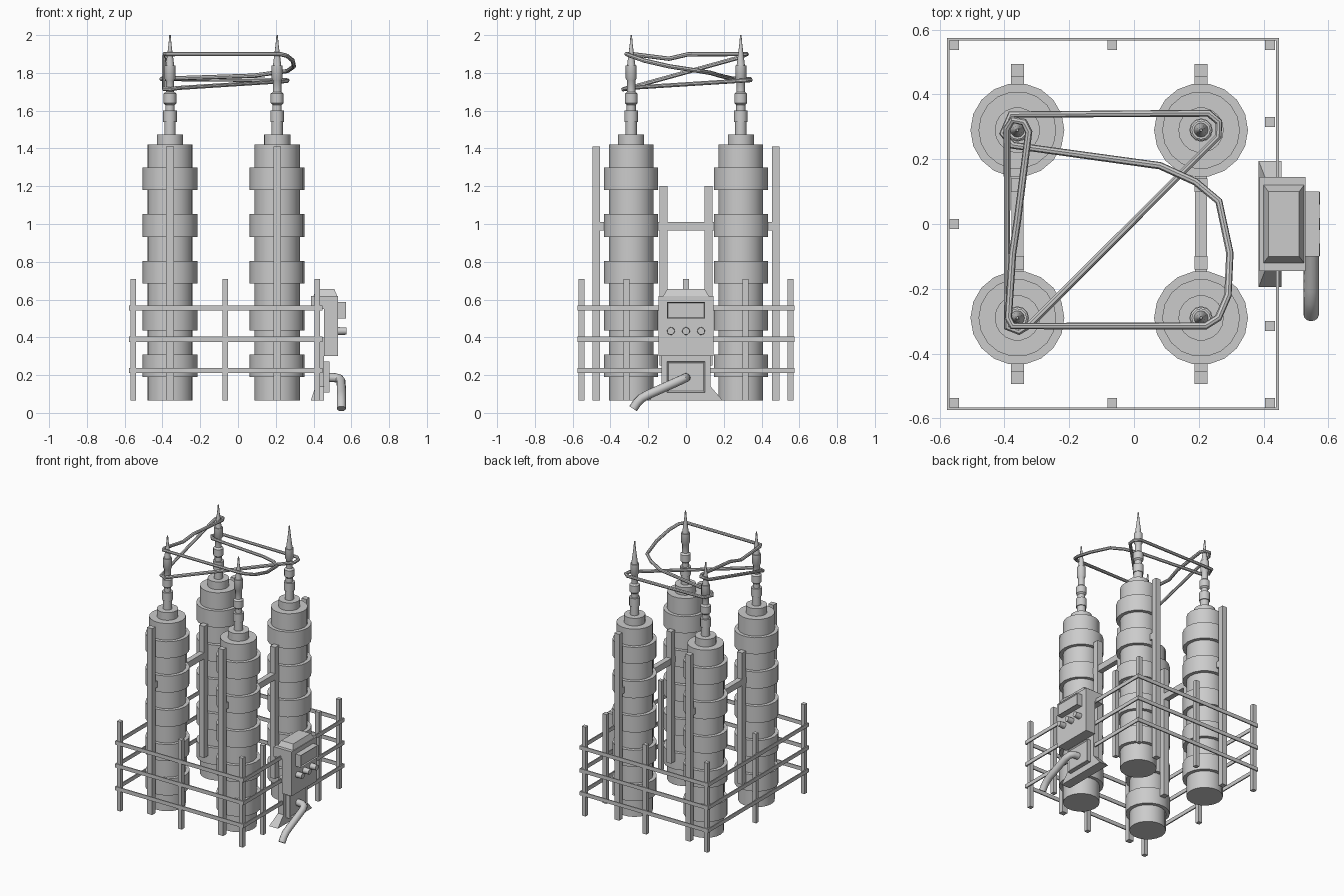
import bpy, bmesh, math
from mathutils import Matrix, Vector

if "Cube" in bpy.data.objects:
    bpy.data.objects.remove(bpy.data.objects["Cube"])

SCENE = bpy.context.scene.collection


def finish(name, bm, smooth=False):
    bmesh.ops.recalc_face_normals(bm, faces=bm.faces)
    me = bpy.data.meshes.new(name)
    bm.to_mesh(me)
    bm.free()
    ob = bpy.data.objects.new(name, me)
    SCENE.objects.link(ob)
    if smooth:
        shade(ob)
    return ob


def shade(ob):
    bpy.ops.object.select_all(action='DESELECT')
    ob.select_set(True)
    bpy.context.view_layer.objects.active = ob
    bpy.ops.object.shade_smooth_by_angle(angle=math.radians(35))


def box(name, x, y, z, top=None):
    """Box from (min, max) ranges; top = (x range, y range) tapers the upper face."""
    bm = bmesh.new()
    tx, ty = top or (x, y)
    rings = []
    for (xa, xb), (ya, yb), h in ((x, y, z[0]), (tx, ty, z[1])):
        rings.append([bm.verts.new((*p, h)) for p in ((xa, ya), (xb, ya), (xb, yb), (xa, yb))])
    bm.faces.new(rings[0])
    bm.faces.new(rings[1])
    for i in range(4):
        j = (i + 1) % 4
        bm.faces.new((rings[0][i], rings[0][j], rings[1][j], rings[1][i]))
    return finish(name, bm)


def lathe(name, profile, centre, sides):
    """Closed solid of revolution from (radius, z) points."""
    bm = bmesh.new()
    rings = [[bm.verts.new((centre[0] + r * math.cos(2 * math.pi * i / sides),
                            centre[1] + r * math.sin(2 * math.pi * i / sides), z))
              for i in range(sides)] for r, z in profile]
    for a, b in zip(rings, rings[1:]):
        for i in range(sides):
            j = (i + 1) % sides
            bm.faces.new((a[i], a[j], b[j], b[i]))
    bm.faces.new(rings[0])
    bm.faces.new(rings[-1])
    return finish(name, bm, True)


def tube(name, pts, radius, closed=False, res=2):
    cu = bpy.data.curves.new(name, 'CURVE')
    cu.dimensions = '3D'
    cu.bevel_depth = radius
    cu.bevel_resolution = res
    cu.use_fill_caps = True
    sp = cu.splines.new('POLY')
    sp.points.add(len(pts) - 1)
    for p, co in zip(sp.points, pts):
        p.co = (*co, 1)
    sp.use_cyclic_u = closed
    ob = bpy.data.objects.new(name, cu)
    SCENE.objects.link(ob)
    bpy.ops.object.select_all(action='DESELECT')
    ob.select_set(True)
    bpy.context.view_layer.objects.active = ob
    bpy.ops.object.convert(target='MESH')
    shade(bpy.context.view_layer.objects.active)


def span(c, w):
    return (c - w / 2, c + w / 2)


# Towers: banded column with cap, and stepped rod on top
column = [(0.12, 0.065)]
for k in range(5):
    z = 0.19 + 0.2475 * k
    column += [(0.12, z), (0.145, z), (0.145, z + 0.12), (0.12, z + 0.12)]
column += [(0.12, 1.42), (0.07, 1.42), (0.07, 1.475)]
rod = [(0.03, 1.47), (0.03, 1.54), (0.036, 1.54), (0.036, 1.6), (0.024, 1.6), (0.024, 1.63),
       (0.034, 1.64), (0.034, 1.69), (0.022, 1.7), (0.022, 1.76), (0.029, 1.77), (0.029, 1.84),
       (0.022, 1.84), (0.008, 1.95), (0.004, 2.0)]
for tx in (-0.36, 0.207):
    for s in (-1, 1):
        lathe("tower_column", column, (tx, s * 0.29), 18)
        lathe("tower_rod", rod, (tx, s * 0.29), 12)
        # Upright supports beside each tower
        box("outer_support", span(tx, 0.04), span(s * 0.475, 0.038), (0.065, 1.41))
        box("inner_support", span(tx, 0.04), span(s * 0.12, 0.042), (0.25, 1.2))
        box("support_bracket", span(tx, 0.04), span(s * 0.445, 0.05), (0.965, 1.01))
    box("support_crossbar", span(tx, 0.038), (-0.15, 0.15), (0.965, 1.01))

# Fence posts
posts = [(x, y) for x in (-0.555, -0.067, 0.42) for y in (-0.553, 0.553)]
posts += [(-0.555, 0), (0.42, 0.315), (0.42, -0.315)]
for px, py in posts:
    box("fence_post", span(px, 0.03), span(py, 0.03), (0.065, 0.71))

# Fence rails, three levels on four sides
for z in (0.225, 0.39, 0.555):
    zz = span(z, 0.027)
    for s in (-1, 1):
        box("fence_rail_long", (-0.578, 0.447), span(s * 0.571, 0.008), zz)
    box("fence_rail_left", span(-0.574, 0.008), (-0.575, 0.575), zz)
    box("fence_rail_right", span(0.443, 0.008), (-0.575, 0.575), zz)

# Control cabinet: flared stand, body and tapered lid
box("cabinet_stand", (0.41, 0.455), (-0.13, 0.13), (0.13, 0.4))
box("cabinet_foot", (0.385, 0.455), (-0.195, 0.195), (0.065, 0.14),
    top=((0.41, 0.455), (-0.13, 0.13)))
box("cabinet_back", (0.387, 0.46), (-0.145, 0.145), (0.55, 0.62))
box("cabinet_body", (0.455, 0.53), (-0.145, 0.145), (0.3, 0.62))
box("cabinet_lid", (0.4, 0.525), (-0.12, 0.12), (0.62, 0.655),
    top=((0.415, 0.51), (-0.1, 0.1)))


# Panels with a recessed front
def panel(name, x, y, z, rim, depth):
    ob = box(name, x, y, z)
    bm = bmesh.new()
    bm.from_mesh(ob.data)
    face = max(bm.faces, key=lambda f: f.calc_center_median().x)
    bmesh.ops.inset_region(bm, faces=[face], thickness=rim, depth=0)
    bmesh.ops.translate(bm, verts=face.verts, vec=(-depth, 0, 0))
    bm.to_mesh(ob.data)
    bm.free()


panel("display_screen", (0.53, 0.572), (-0.1, 0.1), (0.5, 0.588), 0.008, 0.008)
panel("pipe_housing", (0.45, 0.484), (-0.1, 0.1), (0.108, 0.272), 0.012, 0.006)

# Round knobs under the display
for y in (-0.08, 0, 0.08):
    bm = bmesh.new()
    m = Matrix.Translation((0.55, y, 0.433)) @ Matrix.Rotation(math.pi / 2, 4, 'Y')
    bmesh.ops.create_cone(bm, cap_ends=True, segments=12, radius1=0.021, radius2=0.019,
                          depth=0.05, matrix=m)
    finish("control_knob", bm, True)

# Outlet pipe bending down to the ground
tube("outlet_pipe", [(0.465, 0, 0.187), (0.515, -0.002, 0.186), (0.537, -0.014, 0.18),
                     (0.546, -0.045, 0.166), (0.548, -0.2, 0.097), (0.547, -0.235, 0.078),
                     (0.547, -0.258, 0.055), (0.547, -0.28, 0.022)], 0.024, res=4)

# One continuous cable wound around the rods
tube("cable_loop", [
    (-0.375, -0.315, 1.9), (0.22, -0.315, 1.9), (0.26, -0.29, 1.89), (0.29, -0.22, 1.865),
    (0.296, -0.09, 1.835), (0.262, 0.07, 1.81), (0.19, 0.13, 1.8), (0.08, 0.18, 1.785),
    (-0.375, 0.243, 1.77), (-0.405, 0.28, 1.768), (-0.38, 0.338, 1.768), (0.23, 0.342, 1.762),
    (0.262, 0.315, 1.76), (0.26, 0.27, 1.757), (-0.32, -0.31, 1.72), (-0.355, -0.332, 1.713),
    (-0.392, -0.318, 1.715), (-0.392, 0.295, 1.885), (-0.375, 0.322, 1.9), (-0.34, 0.315, 1.9),
    (-0.325, 0.285, 1.9), (-0.36, 0.01, 1.898), (-0.375, -0.09, 1.875), (-0.388, -0.29, 1.9)],
    0.0115, closed=True)
